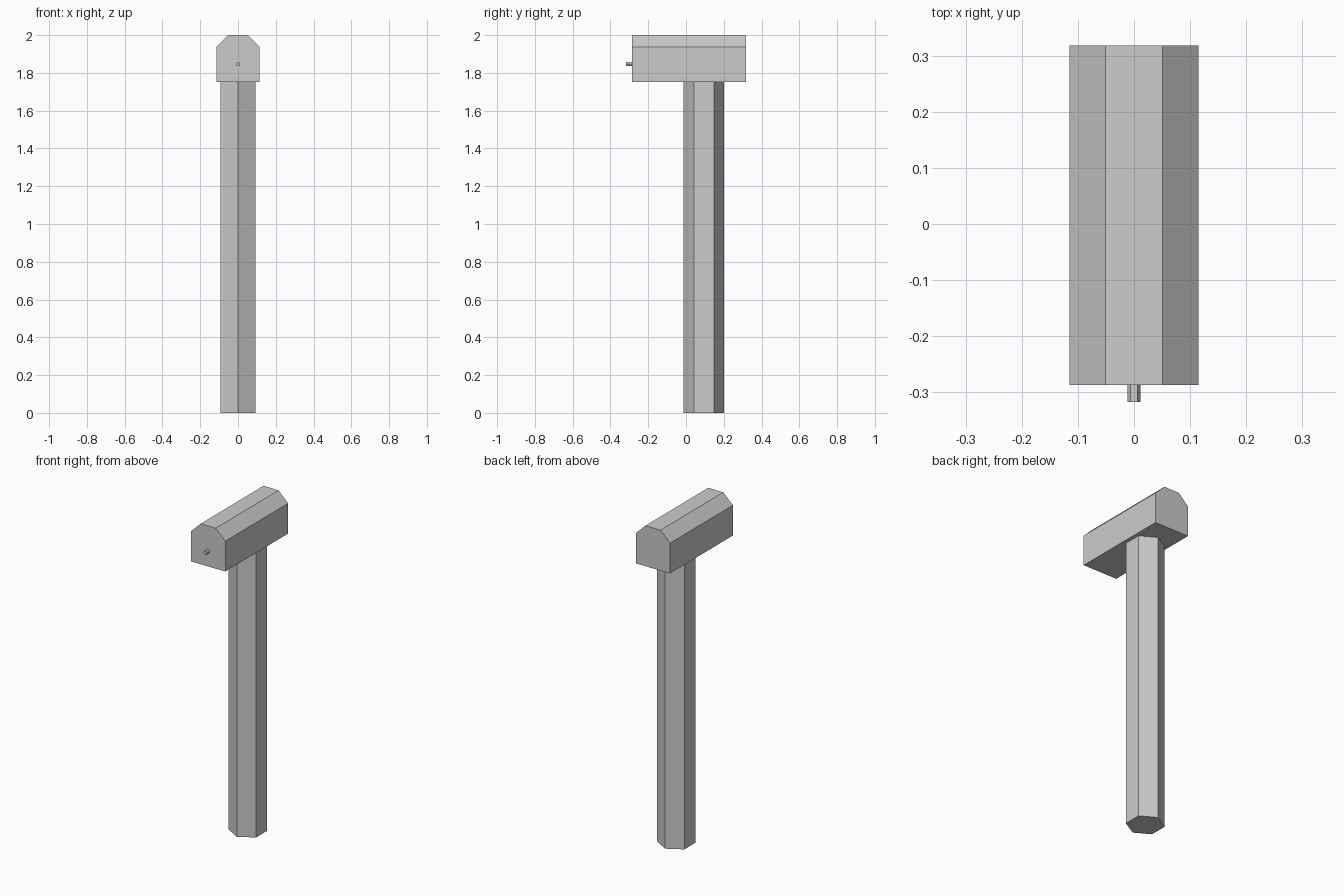
import bpy, bmesh
from math import sin, cos, pi

if "Cube" in bpy.data.objects:
    bpy.data.objects.remove(bpy.data.objects["Cube"])


def prism(name, points, direction):
    """Extrude a flat outline of 3D points along a direction."""
    bm = bmesh.new()
    face = bm.faces.new([bm.verts.new(p) for p in points])
    result = bmesh.ops.extrude_face_region(bm, geom=[face], use_keep_orig=True)
    moved = [v for v in result["geom"] if isinstance(v, bmesh.types.BMVert)]
    bmesh.ops.translate(bm, verts=moved, vec=direction)
    bmesh.ops.recalc_face_normals(bm, faces=bm.faces)
    mesh = bpy.data.meshes.new(name)
    bm.to_mesh(mesh)
    bm.free()
    obj = bpy.data.objects.new(name, mesh)
    bpy.context.collection.objects.link(obj)
    return obj


def hexagon(radius, start=0.0):
    return [(radius * cos(start + i * pi / 3), radius * sin(start + i * pi / 3))
            for i in range(6)]


# Hexagonal post, corners pointing front and back
prism("post", [(x, y + 0.095, 0) for x, y in hexagon(0.107, pi / 2)], (0, 0, 1.755))

# Box with chamfered top, running front to back
right_half = [(0.115, 1.753), (0.115, 1.938), (0.051, 2.0)]
outline = right_half + [(-x, z) for x, z in reversed(right_half)]
prism("mailbox_body", [(x, -0.287, z) for x, z in outline], (0, 0.605, 0))

# Small hexagonal door knob on the front
prism("door_knob", [(x, -0.317, z + 1.847) for x, z in hexagon(0.012)], (0, 0.03, 0))
